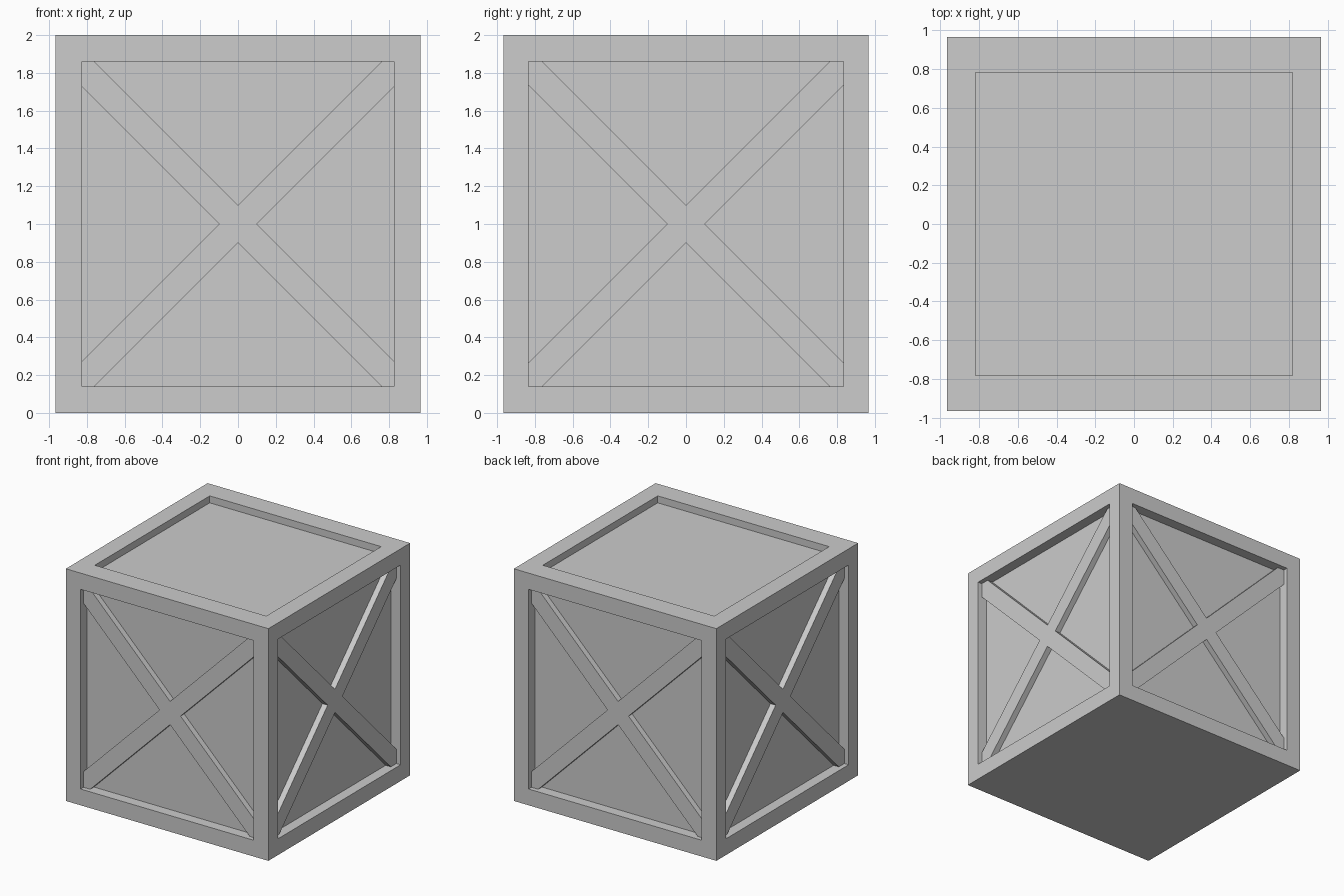
import bpy, bmesh
from math import pi
from mathutils import Matrix, Vector

default = bpy.data.objects.get("Cube")
if default:
    bpy.data.objects.remove(default, do_unlink=True)

HALF, HEIGHT = 0.965, 2.0
MID = HEIGHT / 2
OPEN_Z = 0.86                      # half height of the side openings
OPEN_FRONT, OPEN_SIDE = 0.825, 0.835
PANEL_DEPTH, BRACE_DEPTH, LID_DEPTH = 0.09, 0.04, 0.06
BRACE = 0.1                        # brace half width, measured along an axis

grey = bpy.data.materials.new("light_grey")
grey.use_nodes = True
colour = (0.604, 0.604, 0.604, 1)
grey.diffuse_color = colour
grey.node_tree.nodes["Principled BSDF"].inputs["Base Color"].default_value = colour


def finish(bm, name):
    bmesh.ops.recalc_face_normals(bm, faces=bm.faces)
    mesh = bpy.data.meshes.new(name)
    bm.to_mesh(mesh)
    bm.free()
    mesh.materials.append(grey)
    obj = bpy.data.objects.new(name, mesh)
    bpy.context.collection.objects.link(obj)
    return obj


def recess(bm, face, half_size, depth):
    """Inset a face to the given opening and push its panel inwards."""
    normal = face.normal.copy()
    centre = face.calc_center_median()
    bmesh.ops.inset_individual(bm, faces=[face], thickness=0.1)
    for v in face.verts:
        for i in range(3):
            if abs(normal[i]) < 0.5:
                side = 1 if v.co[i] > centre[i] else -1
                v.co[i] = centre[i] + side * half_size[i]
    panel = bmesh.ops.extrude_discrete_faces(bm, faces=[face])["faces"][0]
    for v in panel.verts:
        v.co -= normal * depth


# Crate body with a recessed panel on the lid and on each side
bm = bmesh.new()
bmesh.ops.create_cube(bm, size=2)
for v in bm.verts:
    v.co = Vector((v.co.x * HALF, v.co.y * HALF, (v.co.z + 1) * MID))
bm.normal_update()
for face in list(bm.faces):
    n = face.normal
    if n.z > 0.5:
        recess(bm, face, (0.817, 0.782, 0), LID_DEPTH)
    elif n.z > -0.5:
        recess(bm, face, (OPEN_FRONT, OPEN_SIDE, OPEN_Z), PANEL_DEPTH)
finish(bm, "crate_body")


def cross_brace(name, half_width, angle):
    """Diagonal cross filling one opening, flush where the bars meet."""
    arm = [(BRACE, 0), (half_width, half_width - BRACE), (half_width, OPEN_Z),
           (OPEN_Z - BRACE, OPEN_Z), (0, BRACE)]
    outline = []
    for sx, sz in ((1, 1), (-1, 1), (-1, -1), (1, -1)):
        points = arm if sx * sz > 0 else arm[::-1]
        for x, z in points:
            p = (sx * x, sz * z)
            if p not in outline:
                outline.append(p)
    bm = bmesh.new()
    front = -HALF + BRACE_DEPTH
    face = bm.faces.new([bm.verts.new((x, front, z + MID)) for x, z in outline])
    new = bmesh.ops.extrude_face_region(bm, geom=[face])["geom"]
    bmesh.ops.translate(bm, vec=(0, PANEL_DEPTH - BRACE_DEPTH, 0),
                        verts=[g for g in new if isinstance(g, bmesh.types.BMVert)])
    bmesh.ops.transform(bm, matrix=Matrix.Rotation(angle, 4, "Z"), verts=bm.verts)
    finish(bm, name)


# Cross braces on the four sides
for i, side in enumerate(("front", "left", "back", "right")):
    cross_brace(side + "_cross_brace", OPEN_SIDE if i % 2 else OPEN_FRONT, i * pi / 2)
